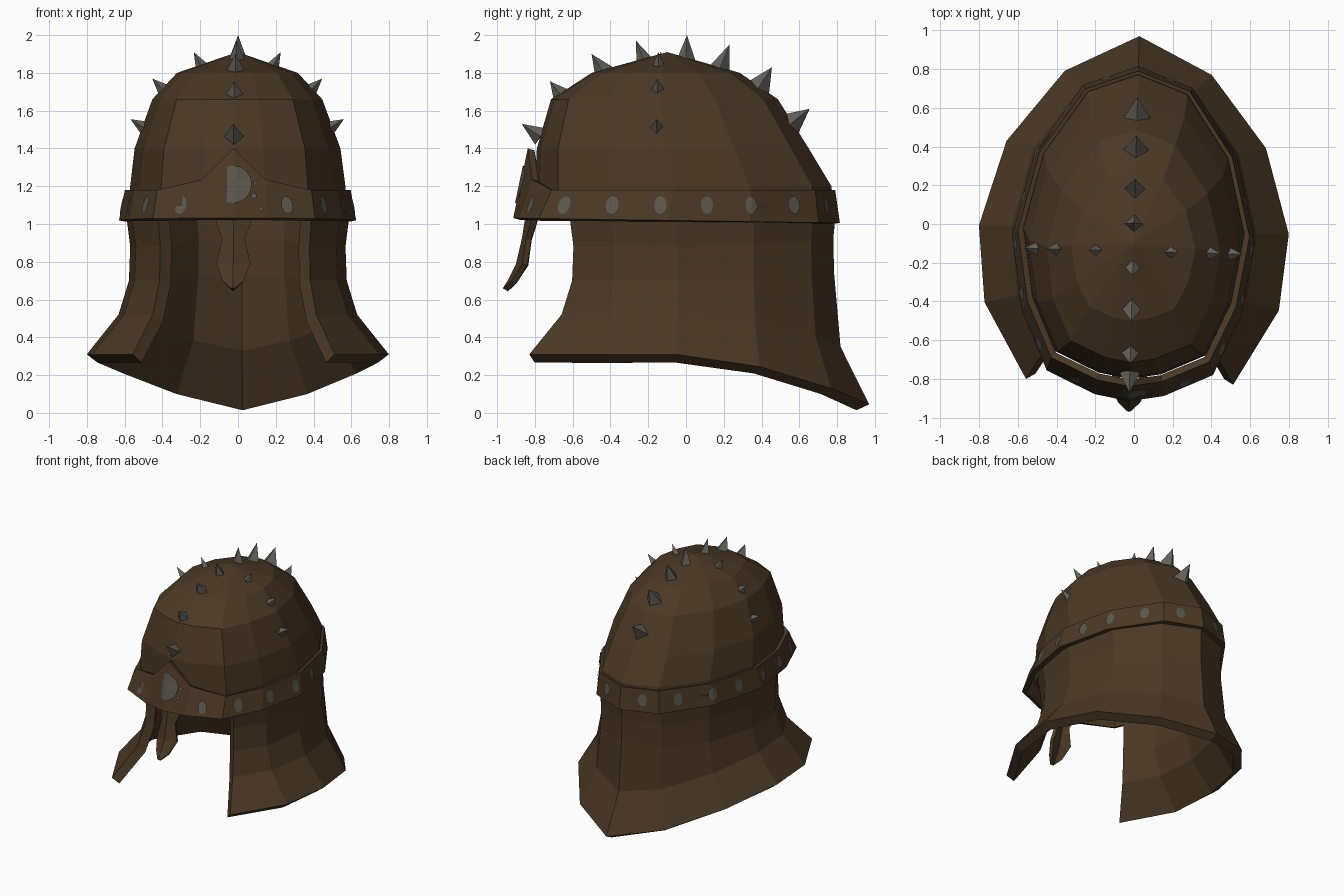
import bpy, bmesh, math
from mathutils import Vector
from mathutils.bvhtree import BVHTree

if "Cube" in bpy.data.objects:
    bpy.data.objects.remove(bpy.data.objects["Cube"])

YAW = -0.028  # the whole helmet is turned very slightly


def material(name, col):
    m = bpy.data.materials.new(name)
    m.diffuse_color = (*col, 1)
    m.use_nodes = True
    m.node_tree.nodes["Principled BSDF"].inputs["Base Color"].default_value = m.diffuse_color
    return m


LEATHER = material("brown_leather", (0.070, 0.040, 0.019))
IRON = material("grey_iron", (0.125, 0.120, 0.100))
PAINT = material("worn_grey_paint", (0.105, 0.095, 0.075))


def make(name, verts, faces, mat, thick=0):
    me = bpy.data.meshes.new(name)
    me.from_pydata([tuple(v) for v in verts], [], faces)
    me.materials.append(mat)
    ob = bpy.data.objects.new(name, me)
    bpy.context.collection.objects.link(ob)
    ob.rotation_euler.z = YAW
    if thick:
        mod = ob.modifiers.new("thickness", 'SOLIDIFY')
        mod.thickness = thick
        mod.offset = -1
        mod.use_even_offset = True
    return ob


def loft(rows, closed):
    """Quads between rows listed top to bottom, each running anticlockwise."""
    n = len(rows[0])
    verts = [p for r in rows for p in r]
    faces = []
    for k in range(len(rows) - 1):
        for i in range(n if closed else n - 1):
            j = (i + 1) % n
            faces.append(((k + 1) * n + i, (k + 1) * n + j, k * n + j, k * n + i))
    return verts, faces


# Egg-shaped plan: right half from front to back, then mirrored
HALF = [(0, -.83), (.17, -.80), (.41, -.69), (.54, -.40),
        (.60, -.03), (.50, .38), (.27, .72), (0, .82)]
PLAN = HALF + [(-x, y) for x, y in HALF[-2:0:-1]]


def ring(hx, yf, yb, zfun):
    out = []
    for i, (x, y) in enumerate(PLAN):
        yy = yf + (y + .83) / 1.65 * (yb - yf)
        out.append((x * hx / .6, yy, zfun(min(i, 14 - i), yy)))
    return out


# Dome
dome_rings = [(.32, -.50, .285, 1.80), (.45, -.715, .487, 1.66),
              (.545, -.79, .65, 1.40), (.57, -.80, .77, 1.20), (.575, -.80, .785, 1.06)]
v, f = loft([ring(a, b, c, lambda i, y, z=z: z) for a, b, c, z in dome_rings], True)
v.append((0, -.10, 1.91))
f += [(i, (i + 1) % 14, len(v) - 1) for i in range(14)]
make("dome", v, f, LEATHER, .03)

# Brow band with a raised peak at the front
peak = {0: 1.40, 1: 1.235}
top = ring(.598, -.838, .79, lambda i, y: peak.get(i, 1.18))
bottom = ring(.628, -.915, .815, lambda i, y: 1.018 - .015 * y)
bv, bf = loft([top, bottom], True)
make("brow_band", bv, bf, LEATHER, .035)

# Neck and cheek guard: waist flaring to a bottom rim that dips at the back
WAIST = [(.395, -.585), (.53, -.37), (.57, -.03), (.48, .37), (.27, .67), (0, .78)]
RIM = [(.535, -.815, .31), (.76, -.425, .31), (.80, -.03, .31),
       (.67, .41, .245), (.38, .78, .13), (0, .97, .045)]
rows = []
for t, zf, zb in [(.12, 1.10, 1.10), (0, .88, .92), (.03, .70, .74), (.27, .52, .35), (1, 0, 0)]:
    half = []
    for (wx, wy), (rx, ry, rz) in zip(WAIST, RIM):
        s = (.31 - rz) / .265
        z = rz if t == 1 else zf + (zb - zf) * s
        tt = t * (1 - .25 * s) if t < 1 else 1
        half.append((wx + (rx - wx) * tt, wy + (ry - wy) * tt, z))
    rows.append(half + [(-x, y, z) for x, y, z in half[-2::-1]])
v, f = loft(rows, False)
make("neck_guard", v, f, LEATHER, .07)

# Nose guard with a central ridge
rows = []
for z, hw, y in [(1.07, .10, -.845), (1.0, .09, -.857), (.92, .06, -.87),
                 (.79, .09, -.90), (.70, .055, -.945), (.66, .012, -.97)]:
    back = y + .4 * hw
    rows.append([(-hw, back, z), (0, y, z), (hw, back, z)])
v, f = loft(rows, False)
make("nose_guard", v, f, LEATHER, .03)

# Spikes: (base point, tip point, base radius)
spikes = [((0, -.78, 1.47), (0, -.87, 1.53), .052), ((0, -.66, 1.68), (0, -.72, 1.755), .056),
          ((0, -.44, 1.81), (0, -.50, 1.90), .055), ((0, -.22, 1.86), (0, -.265, 1.97), .05),
          ((0, 0, 1.865), (0, .005, 2.0), .055), ((0, .18, 1.82), (0, .23, 1.95), .06),
          ((0, .385, 1.72), (0, .455, 1.83), .07), ((0, .555, 1.53), (0, .655, 1.61), .07)]
for bx, bz, tx, tz in [(.50, 1.515, .565, 1.555), (.395, 1.715, .45, 1.77), (.19, 1.835, .23, 1.91)]:
    for s in (1, -1):
        spikes.append(((s * bx, -.14, bz), (s * tx, -.14, tz), .038))
v, f = [], []
for b, t, r in spikes:
    b, t = Vector(b), Vector(t)
    axis = (t - b).normalized()
    u = axis.cross(Vector((0, 1, 0)) if abs(b.x) > .01 else Vector((1, 0, 0))).normalized()
    w = axis.cross(u)
    n = len(v)
    b = b - axis * .012
    v += [b + u * r, b + w * r, b - u * r, b - w * r, t]
    f += [(n, n + 1, n + 4), (n + 1, n + 2, n + 4), (n + 2, n + 3, n + 4),
          (n + 3, n, n + 4), (n + 3, n + 2, n + 1, n)]
make("spikes", v, f, IRON)

# Painted spots: thin patches projected onto the brow band
tree = BVHTree.FromPolygons([Vector(p) for p in bv], bf)


def spot(verts, faces, x, y, z, rw, rh, sides=10):
    out = Vector((x, y * .7, 0)).normalized()
    side = Vector((-out.y, out.x, 0))
    centre = Vector((x, y, z))
    pts = [centre] + [centre + side * rw * math.sin(2 * math.pi * k / sides)
                      + Vector((0, 0, rh * math.cos(2 * math.pi * k / sides)))
                      for k in range(sides)]
    n = len(verts)
    hits = [tree.ray_cast(p + out * .5, -out) for p in pts]
    if any(h[0] is None for h in hits):
        return
    verts += [h[0] + out * .007 for h in hits]
    for k in range(sides):
        faces.append((n, n + 1 + k, n + 1 + (k + 1) % sides))


v, f = [], []
for x, y in [(.27, -.79), (.46, -.62), (.58, -.38), (.62, -.12),
             (.59, .13), (.51, .36), (.36, .58), (.16, .74)]:
    for s in (1, -1):
        spot(v, f, s * x, y, 1.10, .034, .048)
make("band_spots", v, f, PAINT)

v, f = [], []
spot(v, f, 0, -.88, 1.21, .098, .10, 16)
for x, z, r in [(-.115, 1.215, .022), (.118, 1.215, .014), (.105, 1.15, .016),
                (-.10, 1.13, .013), (.14, 1.08, .012), (-.13, 1.14, .010)]:
    spot(v, f, x, -.86, z, r, r, 6)
make("front_emblem", v, f, PAINT)
